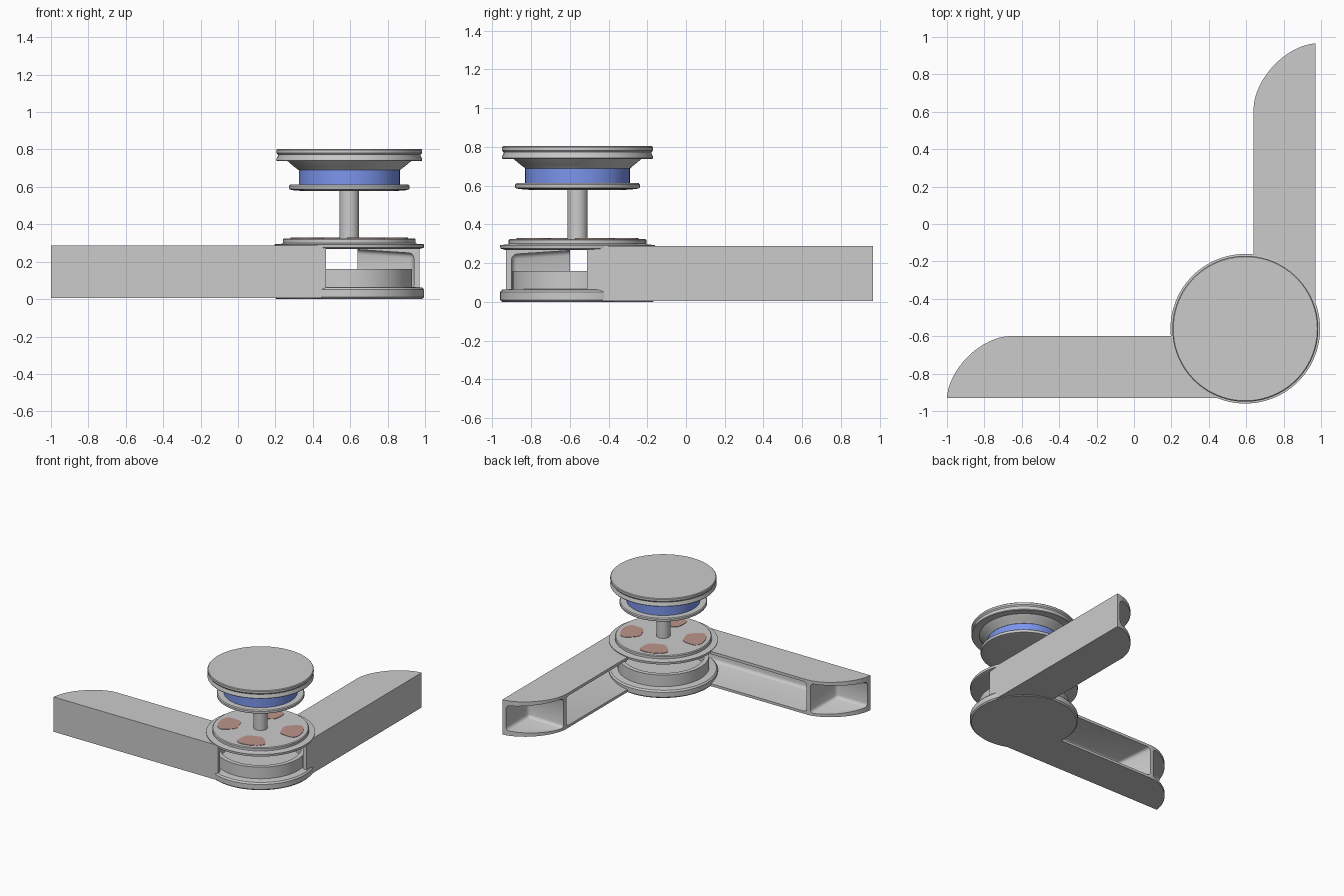
import bpy, bmesh
from math import sin, cos, pi, radians

if "Cube" in bpy.data.objects:
    bpy.data.objects.remove(bpy.data.objects["Cube"])

HX, HY = 0.595, -0.56      # hub axis
W = 0.33                   # arm width


def finish(name, bm, smooth=True):
    bmesh.ops.recalc_face_normals(bm, faces=bm.faces)
    me = bpy.data.meshes.new(name)
    bm.to_mesh(me)
    bm.free()
    ob = bpy.data.objects.new(name, me)
    bpy.context.collection.objects.link(ob)
    bpy.ops.object.select_all(action='DESELECT')
    bpy.context.view_layer.objects.active = ob
    ob.select_set(True)
    if smooth:
        bpy.ops.object.shade_smooth_by_angle(angle=radians(30))
    return ob


def colour(ob, name, rgb):
    mat = bpy.data.materials.new(name)
    mat.diffuse_color = (*rgb, 1)
    mat.use_nodes = True
    mat.node_tree.nodes["Principled BSDF"].inputs["Base Color"].default_value = mat.diffuse_color
    ob.data.materials.append(mat)


def lathe(name, profile, n=96):
    """Revolve (radius, z) points about the hub axis; ends are capped."""
    bm = bmesh.new()
    rings = [[bm.verts.new((HX + r * cos(2 * pi * i / n), HY + r * sin(2 * pi * i / n), z))
              for i in range(n)] for r, z in profile]
    for a, b in zip(rings, rings[1:]):
        for i in range(n):
            j = (i + 1) % n
            bm.faces.new((a[i], a[j], b[j], b[i]))
    bm.faces.new(rings[0])
    bm.faces.new(rings[-1])
    return finish(name, bm)


def loft(bm, a, b):
    """Solid between two matching loops of points."""
    a, b = [bm.verts.new(p) for p in a], [bm.verts.new(p) for p in b]
    bm.faces.new(a)
    bm.faces.new(b)
    for i in range(len(a)):
        j = (i + 1) % len(a)
        bm.faces.new((a[i], a[j], b[j], b[i]))


def cut(ob, place, u_open, u_floor):
    """Carve a tapered side pocket into an arm."""
    def rect(u, v, z0, z1):
        return [place(u[0], v, z0), place(u[1], v, z0), place(u[1], v, z1), place(u[0], v, z1)]
    bm = bmesh.new()
    loft(bm, rect(u_open, W + 0.05, 0.022, 0.268), rect(u_floor, 0.03, 0.045, 0.245))
    bmesh.ops.bevel(bm, geom=bm.edges[:], offset=0.025, segments=3, affect='EDGES', profile=0.5)
    cutter = finish("pocket_cutter", bm)
    cutter.hide_render = True
    mod = ob.modifiers.new("pocket", 'BOOLEAN')
    mod.operation, mod.solver, mod.object = 'DIFFERENCE', 'EXACT', cutter
    bpy.context.view_layer.objects.active = ob
    bpy.ops.object.modifier_apply(modifier=mod.name)
    bpy.data.objects.remove(cutter)


def arm(name, place, start, bend, end):
    """Channel arm: u runs outward from the hub, v from the closed to the open side."""
    outline = [(start, 0), (end, 0)]
    for i in range(1, 17):
        t = pi / 2 * i / 16
        outline.append((bend + (end - bend) * max(cos(t), 0) ** (2 / 1.7), W * sin(t) ** (2 / 1.7)))
    outline.append((start, W))
    bm = bmesh.new()
    loft(bm, [place(u, v, 0.005) for u, v in outline], [place(u, v, 0.287) for u, v in outline])
    ob = finish(name, bm, False)
    cut(ob, place, (start - 0.2, bend), (start - 0.2, bend - 0.06))
    cut(ob, place, (bend + 0.018, end + 0.2), (bend + 0.05, end + 0.2))
    bpy.ops.object.select_all(action='DESELECT')
    ob.select_set(True)
    bpy.context.view_layer.objects.active = ob
    bpy.ops.object.shade_smooth_by_angle(angle=radians(30))


# Two arms at a right angle
arm("left_arm", lambda u, v, z: (HX - u, -0.93 + v, z), 0.125, 1.265, 1.595)
arm("back_arm", lambda u, v, z: (0.97 - v, HY + u, z), 0.05, 1.185, 1.525)

# Hub: base with open cup, and lid
lathe("hub_base", [(0.39, 0), (0.4, 0.01), (0.4, 0.05), (0.39, 0.062), (0.335, 0.066),
                   (0.335, 0.16), (0.3, 0.16), (0.3, 0.06)])
lathe("hub_lid", [(0.375, 0.268), (0.398, 0.275), (0.4, 0.293), (0.36, 0.296), (0.355, 0.3),
                  (0.355, 0.319), (0.349, 0.325)])

# Coloured pads on the lid
bm = bmesh.new()
for k in range(4):
    mid = radians(20 + 90 * k)
    pts = []
    for i in range(24):
        t = 2 * pi * i / 24
        c, s = cos(t), sin(t)
        c, s = abs(c) ** 0.6 * (1 if c > 0 else -1), abs(s) ** 0.6 * (1 if s > 0 else -1)
        r, a = 0.24 + 0.08 * c, mid + 0.4 * s
        pts.append((HX + r * cos(a), HY + r * sin(a)))
    loft(bm, [(x, y, 0.315) for x, y in pts], [(x, y, 0.328) for x, y in pts])
colour(finish("lid_pads", bm), "pad_brown", (0.5, 0.3, 0.26))

# Spindle
lathe("spindle", [(0.052, 0.32), (0.052, 0.59)], 48)

# Spool: lower flange, blue band, flared neck and top cap
lathe("lower_flange", [(0.25, 0.578), (0.3, 0.582), (0.318, 0.586), (0.322, 0.592),
                       (0.322, 0.605), (0.316, 0.612)])
colour(lathe("blue_band", [(0.27, 0.611), (0.27, 0.69)]), "band_blue", (0.2, 0.3, 0.85))
lathe("flared_neck", [(0.272, 0.689), (0.278, 0.695), (0.295, 0.708), (0.318, 0.727), (0.335, 0.742)])
lathe("top_cap", [(0.33, 0.738), (0.387, 0.738), (0.39, 0.742), (0.39, 0.75), (0.382, 0.764),
                  (0.382, 0.772), (0.39, 0.782), (0.39, 0.798), (0.385, 0.803)])
